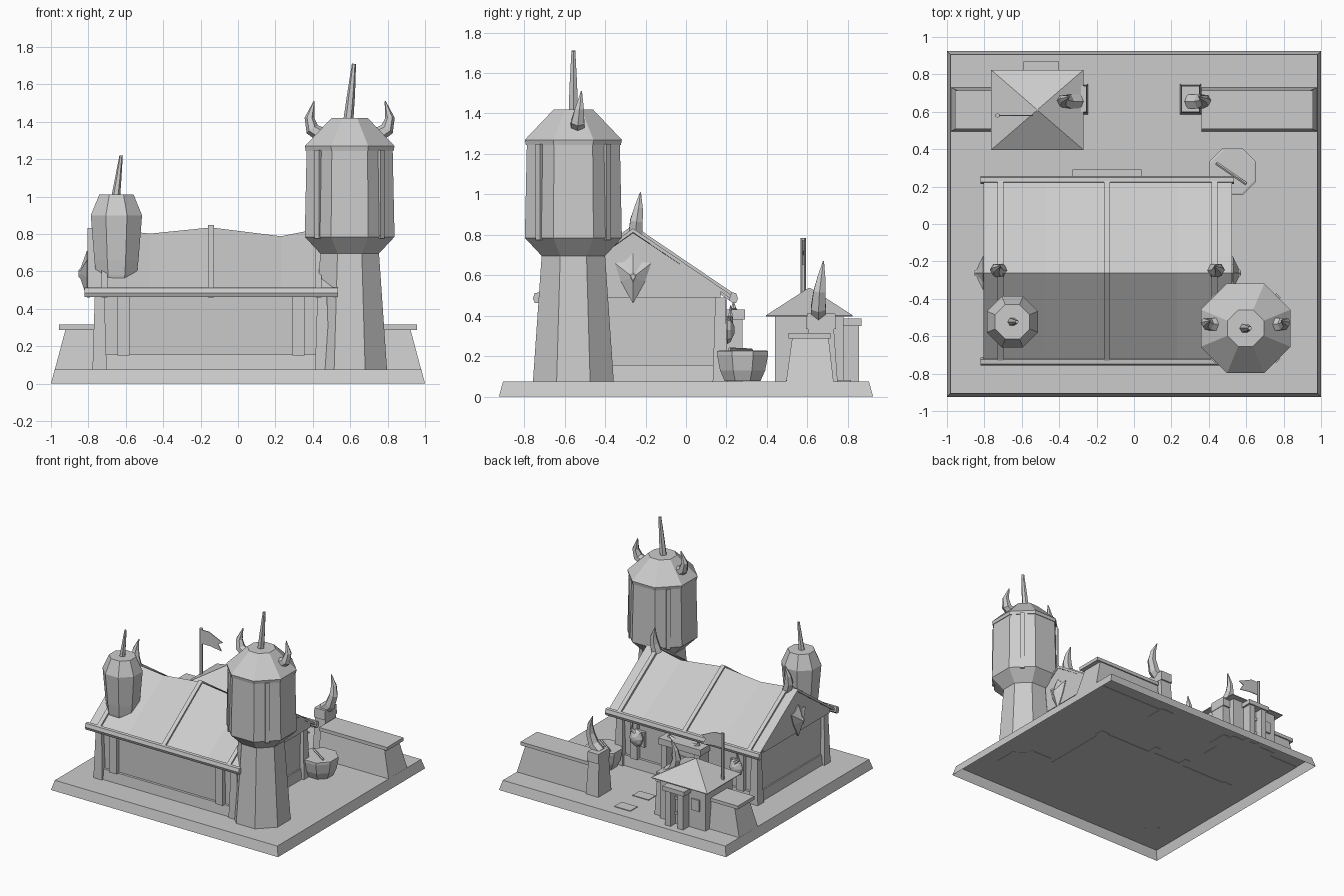
import bpy, bmesh, math
from mathutils import Vector

cube = bpy.data.objects.get("Cube")
if cube:
    bpy.data.objects.remove(cube, do_unlink=True)

stone = bpy.data.materials.new("plain_grey")
stone.use_nodes = True
GREY = (0.6, 0.6, 0.6, 1)
stone.diffuse_color = GREY
stone.node_tree.nodes["Principled BSDF"].inputs["Base Color"].default_value = GREY


def loft(name, rings, open_start=False):
    """Skin a list of equal-length rings and cap the ends."""
    bm = bmesh.new()
    loops = [[bm.verts.new(p) for p in ring] for ring in rings]
    n = len(loops[0])
    for a, b in zip(loops, loops[1:]):
        for i in range(n):
            j = (i + 1) % n
            bm.faces.new((a[i], a[j], b[j], b[i]))
    if not open_start:
        bm.faces.new(loops[0][::-1])
    bm.faces.new(loops[-1])
    bmesh.ops.recalc_face_normals(bm, faces=bm.faces)
    mesh = bpy.data.meshes.new(name)
    bm.to_mesh(mesh)
    bm.free()
    mesh.materials.append(stone)
    obj = bpy.data.objects.new(name, mesh)
    bpy.context.collection.objects.link(obj)
    return obj


def tower(name, x, y, profile, n=8, open_start=False):
    """Stack of n-sided rings (z, half width, half depth) with flats on the axes."""
    k = 1 / math.cos(math.pi / n)
    angles = [math.pi / n + i * math.tau / n for i in range(n)]
    return loft(name, [[(x + p[1] * k * math.cos(a), y + p[-1] * k * math.sin(a), p[0])
                        for a in angles] for p in profile], open_start)


def box(name, x, y, z):
    rings = [[(x[0], y[0], h), (x[1], y[0], h), (x[1], y[1], h), (x[0], y[1], h)] for h in z]
    return loft(name, rings)


def horn(name, path, radii, n=6):
    """Tapering spike swept along a bent path."""
    pts = [Vector(p) for p in path]
    rings = []
    for i, p in enumerate(pts):
        t = (pts[min(i + 1, len(pts) - 1)] - pts[max(i - 1, 0)]).normalized()
        u = t.cross(Vector((0, 1, 0))).normalized()
        v = t.cross(u)
        rings.append([p + radii[i] * (u * math.cos(a) + v * math.sin(a))
                      for a in (k * math.tau / n for k in range(n))])
    return loft(name, rings)


# Ground slab, hollow underneath, and paving
FLOOR = .072
tower("ground_slab", 0, 0, [(0, 1, .925), (.075, .98, .905)], 4, open_start=True)
for y in (.54, .77):
    box("paving_slab", (-.08, .06), (y - .045, y + .045), (.0755, .081))

# Great tower
TX, TY = .597, -.557
tower("tower_base", TX, TY, [(FLOOR, .2), (.71, .156)])
tower("tower_drum", TX, TY, [(.695, .156), (.785, .24), (1.25, .23)])
tower("tower_roof", TX, TY, [(1.245, .235), (1.27, .24), (1.42, .097)])
for k in range(4):
    a = math.pi / 4 + k * math.pi / 2
    d = Vector((math.cos(a), math.sin(a), 0))
    s = Vector((-d.y, d.x, 0)) * .016
    c = Vector((TX, TY, 0)) + d * .235
    ring = [c - d * .02 - s, c + d * .013 - s, c + d * .013 + s, c - d * .02 + s]
    loft("tower_batten", [[p + Vector((0, 0, z)) for p in ring] for z in (.775, 1.25)])
horn("tower_spike", [(TX - .01, TY, 1.38), (TX + .008, TY, 1.55), (TX + .023, TY, 1.71)], [.028, .021, .011])
for s in (-1, 1):
    horn("tower_horn", [(TX + s * r, TY + dy, z) for r, dy, z in
                        [(.15, .02, 1.33), (.2, .022, 1.36), (.215, .03, 1.42), (.19, .04, 1.51)]],
         [.04, .037, .026, .003])

# Roof turret
tower("roof_turret", -.65, -.523, [(.5, .09), (.58, .108), (.66, .118), (.9, .137), (1.01, .092)])
horn("turret_spike", [(-.655, -.523, .99), (-.64, -.523, 1.1), (-.625, -.523, 1.22)], [.024, .017, .009])

# Hall walls
HX, HY, RIDGE = -.145, -.25, -.262
tower("hall_plinth", HX, HY, [(FLOOR, .615, .445), (.155, .605, .435)], 4)
tower("hall_walls", HX, HY, [(.15, .595, .415), (.5, .595, .42)], 4)
for x0, x1 in ((-.801, -.73), (.45, .521)):
    loft("hall_gable", [[(x, HY - .42, .49), (x, HY + .42, .49), (x, HY + .42, .52),
                         (x, RIDGE, .81), (x, HY - .42, .52)] for x in (x0, x1)])
for sx in (-1, 1):
    for sy in (-1, 1):
        cx, cy = HX + sx * .595, HY + sy * .42
        tower("corner_post", cx, cy, [(FLOOR, .038), (.49, .025)], 4)
        px, py = HX + sx * .468, HY + sy * .425
        tower("wall_post", px, py, [(.15, .032, .025), (.48, .032, .025)], 4)

# Sagging hall roof with ribs and eave beams
RIBS = (-.715, -.145, .43)
EAVE, SPAN = .495, .485


def roof_section(x, top, depth):
    return [(x, HY - SPAN, EAVE), (x, RIDGE, top), (x, HY + SPAN, EAVE),
            (x, HY + SPAN, EAVE - depth), (x, RIDGE, top - depth), (x, HY - SPAN, EAVE - depth)]


loft("hall_roof", [roof_section(x, z, .02) for x, z in
                   [(-.805, .832), (-.715, .828), (-.47, .802), (-.145, .835),
                    (.23, .788), (.43, .828), (.525, .832)]])
for x in RIBS:
    loft("roof_rib", [[(px, py, pz + .016) for px, py, pz in roof_section(x + d, .832, .05)]
                      for d in (-.016, .016)])
for s in (-1, 1):
    loft("eave_beam", [[(x, HY + s * dy, z) for dy, z in
                        ((.463, .48), (.478, .463), (.498, .463), (.507, .485), (.498, .512), (.475, .515))]
                       for x in (-.82, .535)])
for x, s in ((RIBS[0], -1), (RIBS[2], 1)):
    horn("ridge_horn", [(x, -.25, .8), (x + s * .02, -.245, .87), (x + s * .02, -.235, .93), (x, -.225, 1.01)],
         [.04, .036, .025, .003])

# Gable shields: pointed bosses on a kite outline
KITE = [(-.09, .66), (-.045, .665), (0, .71), (.045, .665), (.09, .66), (.06, .57), (0, .46), (-.06, .57)]
for x, s in ((-.8, -1), (.52, 1)):
    loft("gable_shield", [[(x + s * dx, RIDGE + y * f, .59 + (z - .59) * f) for y, z in KITE]
                          for dx, f in ((-.01, 1), (.008, 1), (.042, .22), (.053, .14))])


# Doorways on the back
def doorway(name, x, half, wall, front, top, lintel):
    box(name + "_lintel", (x - half, x + half), (wall - .03, front), (top - lintel, top))
    for s in (-1, 1):
        c = x + s * (half - .04)
        box(name + "_jamb", (c - .024, c + .024), (wall - .03, front - .012), (FLOOR, top - lintel))
    box(name + "_door", (x - half + .05, x + half - .05), (wall - .03, wall + .015), (FLOOR, top - lintel))
    for z in (.15, .27):
        box(name + "_door_bar", (x - half + .06, x + half - .06), (wall, wall + .024), (z, z + .025))


doorway("hall", HX, .185, .19, .292, .43, .05)
for s in (-1, 1):
    horn("door_horn", [(HX + s * r, .235, z) for r, z in [(.04, .4), (.1, .42), (.13, .44), (.12, .47)]],
         [.022, .02, .013, .002])
    # Windows with round shields hung over them
    c = HX + s * .44
    box("hall_window", (c - .06, c + .06), (.15, .19), (.26, .38))
    loft("wall_shield", [[(c + r * math.cos(a), y, .33 + r * 1.2 * math.sin(a))
                          for a in (k * math.tau / 8 for k in range(8))]
                         for y, r in ((.17, .05), (.205, .058), (.22, .05), (.24, .014))])
    horn("shield_horn", [(c + s * r, .22, z) for r, z in [(0, .37), (.03, .4), (.02, .45)]], [.015, .012, .002])

# Gate hut
GX, GY = -.517, .61
tower("hut_walls", GX, GY, [(FLOOR, .2, .17), (.41, .2, .17)], 4)
tower("hut_roof", GX, GY, [(.396, .246, .213), (.402, .247, .214), (.538, .003, .003)], 4)
doorway("hut", -.495, .095, .78, .868, .385, .035)
box("hut_window", (-.67, -.6), (.77, .792), (.22, .31))
tower("flag_pole", -.73, .58, [(.38, .011), (.785, .011)], 6)
FLAG = [(-.73, .775), (-.66, .775), (-.54, .72), (-.58, .7), (-.55, .65), (-.65, .665), (-.73, .665)]
loft("flag", [[(x, y, z) for x, z in FLAG] for y in (.577, .583)])

# Boundary walls, gate posts and post horns
for s, inner in ((-1, .6), (1, .36)):
    for name, rows in (("boundary_wall", ((FLOOR, .98, .495, .73), (.29, .922, .525, .705))),
                       ("wall_cap", ((.288, .957, .507, .715), (.315, .957, .507, .715)))):
        loft(name, [[(s * inner, a, z), (s * x, a, z), (s * x, b, z), (s * inner, b, z)]
                    for z, x, a, b in rows])
    tower("gate_post", s * .302, .668, [(FLOOR, .055, .082), (.41, .044, .058)], 4)
    tower("post_cap", s * .302, .668, [(.335, .05, .074), (.41, .048, .07)], 4)
    horn("post_horn", [(s * r, y, z) for r, y, z in
                       [(.3, .655, .39), (.355, .655, .44), (.38, .66, .52), (.375, .67, .59), (.345, .68, .67)]],
         [.044, .042, .034, .022, .003])

# Covered tub with a stirring stick
tower("tub", .527, .28, [(.076, .088), (.13, .112), (.205, .126), (.225, .126), (.228, .115)])
horn("stirring_stick", [(.44, .325, .23), (.6, .215, .235)], [.008, .008], 5)
